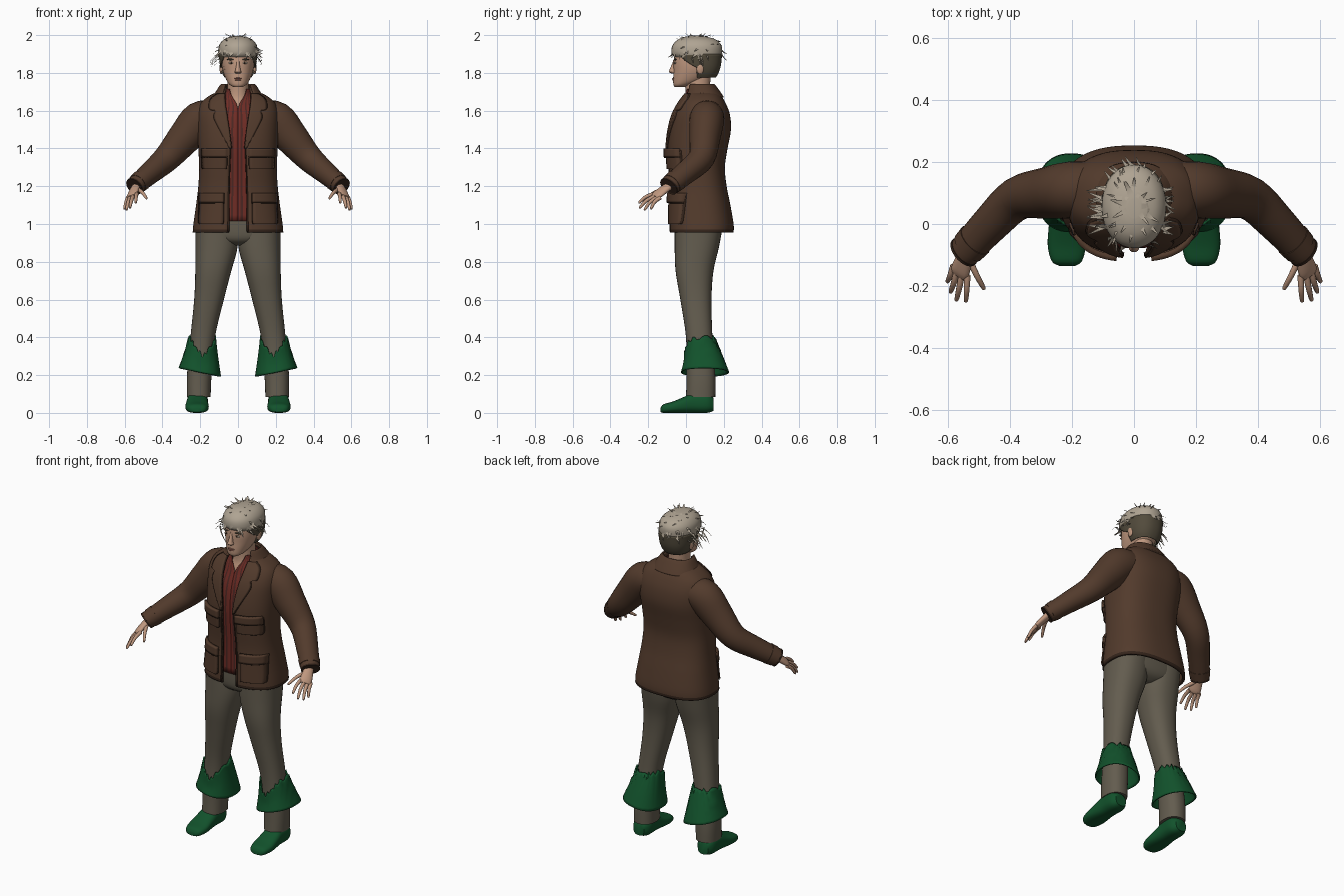
import bpy, math, random
from mathutils import Vector

cube = bpy.data.objects.get("Cube")
if cube:
    bpy.data.objects.remove(cube)
random.seed(4)


def material(name, *rgb):
    m = bpy.data.materials.new(name)
    m.use_nodes = True
    m.diffuse_color = (*rgb, 1)
    bsdf = m.node_tree.nodes["Principled BSDF"]
    bsdf.inputs["Base Color"].default_value = (*rgb, 1)
    bsdf.inputs["Roughness"].default_value = 0.8
    return m


BROWN = material("jacket brown", .085, .043, .025)
SEAM = material("seam dark brown", .035, .018, .011)
GREY = material("trouser grey", .125, .108, .078)
GREEN = material("green felt", .006, .085, .025)
SKIN = material("skin", .52, .31, .21)
HAIR = material("light hair", .43, .37, .29)
UNDER = material("dark hair", .085, .07, .045)
RED = material("shirt red", .16, .025, .018)
STRIPE = material("shirt dark stripe", .07, .02, .016)
LIPS = material("lips", .34, .14, .1)


def smooth(rows, k=4):
    """Catmull-Rom interpolation of rows of numbers."""
    out = []
    for i in range(len(rows) - 1):
        a, b, c, d = (rows[max(i - 1, 0)], rows[i], rows[i + 1], rows[min(i + 2, len(rows) - 1)])
        for s in range(k):
            t = s / k
            out.append([q + t * (r - p) / 2 + t * t * (p - 2.5 * q + 2 * r - w / 2)
                        + t ** 3 * (1.5 * (q - r) + (w - p) / 2) for p, q, r, w in zip(a, b, c, d)])
    return out + [list(rows[-1])]


def make(name, verts, faces, mats, mirror=False, solid=0, rule=None, angle=50):
    me = bpy.data.meshes.new(name)
    me.from_pydata([tuple(v) for v in verts], [], faces)
    for m in mats:
        me.materials.append(m)
    for f in me.polygons:
        f.use_smooth = True
        if rule:
            f.material_index = rule(f)
    me.set_sharp_from_angle(angle=math.radians(angle))
    ob = bpy.data.objects.new(name, me)
    bpy.context.scene.collection.objects.link(ob)
    if solid:
        s = ob.modifiers.new("thickness", 'SOLIDIFY')
        s.thickness, s.offset = solid, -1
    if mirror:
        ob.modifiers.new("mirror", 'MIRROR').use_mirror_merge = False
    return ob


def skin_rings(rings, closed=True, cap=True, flip=False):
    n = len(rings[0])
    faces = [(j * n + i, j * n + (i + 1) % n, (j + 1) * n + (i + 1) % n, (j + 1) * n + i)
             for j in range(len(rings) - 1) for i in range(n if closed else n - 1)]
    if cap:
        faces += [tuple(reversed(range(n))), tuple(range((len(rings) - 1) * n, len(rings) * n))]
    if flip:
        faces = [f[::-1] for f in faces]
    return [v for r in rings for v in r], faces


def loft(name, rows, mats, n=32, p=2.3, k=4, axis='z', cap=True, warp=None, **kw):
    """Rows: position, x min, x max, depth min, depth max, optional front gap."""
    rings = []
    gapped = len(rows[0]) > 5
    for r in smooth(rows, k):
        w, x0, x1, y0, y1 = r[:5]
        hx, hy = (x1 - x0) / 2, (y1 - y0) / 2
        g = math.asin(min(1, max(0, r[5]) / hx) ** (p / 2)) if gapped else 0
        ring = []
        for i in range(n + gapped):
            t = -math.pi / 2 + g + (2 * math.pi - 2 * g) * i / n
            c, s = math.cos(t), math.sin(t)
            u = (x0 + x1) / 2 + hx * math.copysign(abs(c) ** (2 / p), c)
            v = (y0 + y1) / 2 + hy * math.copysign(abs(s) ** (2 / p), s)
            co = (u, v, w) if axis == 'z' else (u, w, v)
            ring.append(warp(*co) if warp else co)
        rings.append(ring)
    verts, faces = skin_rings(rings, not gapped, cap and not gapped, axis == 'y')
    return make(name, verts, faces, mats, **kw)


def tube(name, rows, mat, ref=(0, 1, 0), n=16, k=4, **kw):
    """Rows: x, y, z, thin radius, wide radius (wide lies along ref)."""
    pts, rings = smooth(rows, k), []
    for i, r in enumerate(pts):
        d = Vector(pts[min(i + 1, len(pts) - 1)][:3]) - Vector(pts[max(i - 1, 0)][:3])
        a = d.cross(Vector(ref)).normalized()
        b = d.normalized().cross(a)
        rings.append([Vector(r[:3]) + a * r[3] * math.cos(t) + b * r[4] * math.sin(t)
                      for t in (2 * math.pi * j / n for j in range(n))])
    return make(name, *skin_rings(rings), [mat], **kw)


def front_y(rows, x, z, p):
    """Depth of a lofted body's front at x, z."""
    z = min(max(z, rows[0][0]), rows[-1][0])
    for a, b in zip(rows, rows[1:]):
        if a[0] <= z <= b[0]:
            t = (z - a[0]) / (b[0] - a[0])
            _, x0, x1, y0, y1 = [q + t * (w - q) for q, w in zip(a[:5], b[:5])]
            u = min(1, abs(x) / ((x1 - x0) / 2)) ** p
            return (y0 + y1) / 2 - (y1 - y0) / 2 * (1 - u) ** (1 / p)
    return 0


def patch(name, rows, mat, lift, thick, body, p, n=8, grow=0):
    """Plate following a body's front. Rows: z, inner x, outer x."""
    rings = []
    for z, a, b in smooth(rows, 4):
        xs = [a - grow + (b - a + 2 * grow) * i / n for i in range(n + 1)]
        rings.append([(x, front_y(body, x, z, p) - lift, z) for x in xs])
    return make(name, *skin_rings(rings, False, False), [mat], mirror=True, solid=thick)


def ball(name, loc, size, mat, mirror=False):
    x, y, z = loc
    rows = [(z + size[2] * math.sin(t), *(s for c, r in ((x, size[0]), (y, size[1]))
             for s in (c - r * math.cos(t), c + r * math.cos(t))))
            for t in (math.radians(a) for a in range(-85, 86, 17))]
    return loft(name, rows, [mat], n=16, p=2, k=1, mirror=mirror)


# Trousers
loft("trouser_legs", [(.085, .145, .27, 0, .155), (.2, .14, .27, .003, .155), (.4, .122, .252, 0, .14),
     (.6, .075, .232, -.03, .135), (.75, .036, .226, -.055, .145), (.88, .002, .225, -.06, .175),
     (1.02, .0, .225, -.06, .2)], [GREY], mirror=True)
loft("trouser_hips", [(.885, -.04, .04, .0, .13), (.91, -.15, .15, -.045, .17),
     (.96, -.222, .222, -.06, .19), (1.08, -.215, .215, -.06, .2)], [GREY], p=2.6)

# Shoes and flared leg covers
loft("shoes", [(-.135, .19, .24, .005, .025), (-.12, .168, .265, 0, .045), (-.07, .155, .278, 0, .06),
     (-.01, .158, .275, 0, .085), (.04, .16, .27, 0, .108), (.11, .16, .268, 0, .108),
     (.145, .18, .25, .01, .08)], [GREEN], axis='y', p=2.6, mirror=True)


def ragged(x, y, z):
    f = (z - .215) / .185
    dip = max(0, min(1, (.07 - y) / .07)) * max(0, 1 - abs(x - .185) / .085)
    return x, y, z + (1 - f) * (x - .2) * .2 + f * (.012 * math.sin(x * 260 + y * 90) - .1 * dip)


loft("leg_covers", [(.215, .09, .315, -.027, .228), (.3, .104, .288, -.014, .195),
     (.4, .116, .262, -.01, .152)], [GREEN], n=48, cap=False, warp=ragged, mirror=True, solid=.008)

# Jacket shell, open at the front
jacket = [(.955, -.24, .24, -.085, .252, .05), (1.0, -.236, .236, -.085, .252, .05),
          (1.1, -.222, .222, -.083, .235, .05), (1.2, -.21, .21, -.083, .215, .047),
          (1.3, -.206, .206, -.092, .206, .043), (1.4, -.21, .21, -.098, .22, .04),
          (1.5, -.215, .215, -.088, .238, .05), (1.58, -.215, .215, -.068, .232, .065),
          (1.64, -.197, .197, -.038, .21, .075), (1.68, -.15, .15, -.012, .185, .075),
          (1.705, -.1, .1, .0, .16, .07), (1.735, -.088, .088, .01, .145, .068)]
P = 2.5
loft("jacket_body", jacket, [BROWN, SEAM], n=64, p=P, solid=.014,
     rule=lambda f: int(f.center.z < .967))
loft("jacket_collar", [(1.672, -.135, .135, -.026, .2, .085), (1.7, -.118, .118, -.01, .182, .08),
     (1.735, -.096, .096, .0, .156, .07), (1.742, -.086, .086, .008, .144, .07)],
     [BROWN], n=48, p=2.3, solid=.01)
body = smooth(jacket)
lapel = [(1.4, .036, .042), (1.48, .046, .085), (1.56, .058, .125), (1.6, .064, .12),
         (1.61, .066, .15), (1.66, .072, .145), (1.69, .073, .11)]
chest = [(1.29, .065, .185), (1.31, .062, .19), (1.39, .062, .19)]
hip = [(1.0, .085, .2), (1.02, .08, .208), (1.15, .08, .203)]
for label, rows, lift in (("lapels", lapel, .012), ("chest_pockets", chest, .014), ("hip_pockets", hip, .016)):
    patch(label, rows, BROWN, lift, .018, body, P)
    patch(label + "_seam", rows, SEAM, lift * .6, .012, body, P, grow=.004)
for label, z0, z1, a, b in (("chest_flaps", 1.355, 1.4, .057, .196), ("hip_flaps", 1.115, 1.165, .075, .21)):
    patch(label, [(z0, a, b), (z1, a, b)], BROWN, .024, .02, body, P)
    patch(label + "_seam", [(z0 - .005, a, b), (z0, a, b)], SEAM, .022, .02, body, P)
patch("front_edges", [(.96, .046, .055), (1.2, .044, .051), (1.4, .037, .042)], SEAM, .004, .012, body, P, n=2)

# Sleeves
tube("sleeves", [(.12, .115, 1.57, .08, .085), (.2, .11, 1.55, .1, .092), (.28, .1, 1.46, .09, .083),
     (.375, .082, 1.35, .072, .07), (.46, .003, 1.275, .06, .062), (.53, -.072, 1.215, .051, .056),
     (.548, -.09, 1.2, .048, .053)], BROWN, n=24, mirror=True)
tube("sleeve_straps", [(.512, -.052, 1.231, .056, .061), (.534, -.076, 1.212, .053, .058)],
     BROWN, n=24, mirror=True)
tube("sleeve_hems", [(.545, -.087, 1.203, .05, .055), (.55, -.092, 1.198, .05, .055)],
     SEAM, n=24, mirror=True)

# Striped shirt with an open neck
loft("shirt", [(1.015, -.2, .2, -.066, .2, 0), (1.2, -.19, .19, -.066, .19, 0), (1.4, -.19, .19, -.078, .2, 0),
     (1.53, -.19, .19, -.064, .2, 0), (1.62, -.15, .15, -.033, .17, .002), (1.68, -.085, .085, -.014, .15, .034),
     (1.715, -.072, .072, -.006, .14, .046)], [RED, STRIPE], n=130, p=2.3,
     rule=lambda f: int(f.index % 130 % 3 == 1), solid=.004)

# Head
loft("neck", [(1.56, -.1, .1, -.035, .14), (1.63, -.075, .075, -.018, .13), (1.68, -.058, .058, -.003, .125),
     (1.78, -.056, .056, -.008, .13)], [SKIN], p=2.1)
head = [(1.724, -.022, .022, -.058, -.01), (1.737, -.044, .044, -.066, .03), (1.765, -.063, .063, -.068, .1),
        (1.81, -.08, .08, -.066, .15), (1.86, -.087, .087, -.066, .17), (1.92, -.085, .085, -.055, .175),
        (1.97, -.06, .06, -.02, .14), (1.985, -.03, .03, .02, .1)]
loft("head", head, [SKIN], p=2.2)
face = smooth(head)
loft("nose", [(1.797, -.012, .012, -.076, -.05), (1.804, -.018, .018, -.09, -.05), (1.815, -.014, .014, -.088, -.05),
     (1.85, -.008, .008, -.073, -.05), (1.87, -.008, .008, -.067, -.05)], [SKIN], n=16)
ball("ears", (.088, .075, 1.825), (.01, .02, .032), SKIN, True)
for label, x, z, size, mat in (("eye_whites", .036, 1.853, (.015, .006, .006), HAIR),
                               ("eye_pupils", .036, 1.853, (.007, .008, .0062), SEAM),
                               ("eyebrows", .037, 1.871, (.022, .008, .0045), UNDER)):
    ball(label, (x, front_y(face, x, z, 2.2) + .001, z), size, mat, True)
ball("upper_lip", (0, -.065, 1.771), (.022, .008, .004), LIPS)
ball("lower_lip", (0, -.064, 1.763), (.018, .009, .005), LIPS)

# Hair: dark lower band, light cap and loose locks
loft("lower_hair", [(1.775, -.07, .07, -.005, .158, .069), (1.8, -.085, .085, -.02, .172, .084),
     (1.84, -.096, .096, -.045, .185, .093), (1.9, -.102, .102, -.068, .191, .07)], [UNDER], n=40, solid=.008)
loft("hair_cap", [(1.885, -.098, .098, -.064, .186), (1.905, -.104, .104, -.077, .191),
     (1.945, -.1, .1, -.072, .188), (1.975, -.078, .078, -.045, .16), (1.99, -.045, .045, -.01, .115),
     (1.995, -.02, .02, .02, .08)], [HAIR], n=32, p=2.1)


def lock(verts, faces, start, heading, normal, length, width, lift):
    """A tapered ribbon that curls away from the head."""
    side, base = heading.cross(normal).normalized(), len(verts)
    for s in range(4):
        t = s / 3
        mid = start + heading * length * t + normal * (lift * t * t - .5 * length * t * t * (lift < .02))
        w = side * width * (1 - t * .85)
        verts += [mid - w, mid + w]
    faces += [(base + 2 * s, base + 2 * s + 1, base + 2 * s + 3, base + 2 * s + 2) for s in range(3)]


verts, faces = [], []
centre, radii = Vector((0, .056, 1.9)), Vector((.107, .136, .1))
for i in range(170):
    turn, rise = random.uniform(0, 6.283), random.uniform(.0, 1.35)
    nrm = Vector((math.cos(turn) * math.cos(rise), math.sin(turn) * math.cos(rise), math.sin(rise)))
    down = Vector((0, 0, -1)) + nrm * nrm.z
    heading = (down.normalized() + nrm.cross(Vector((0, 0, 1))) * random.uniform(-1, 1)).normalized()
    lock(verts, faces, centre + nrm * radii, heading, nrm, random.uniform(.025, .05),
         random.uniform(.006, .012), random.choice((.004, .008, .022)))
# Stray tufts by the temples
for sx, reach, count in ((-1, .06, 12), (1, .035, 8)):
    for i in range(count):
        start = Vector((sx * .095, random.uniform(-.04, .12), random.uniform(1.86, 1.9)))
        heading = Vector((sx, random.uniform(-.5, .5), random.uniform(-.5, .3))).normalized()
        lock(verts, faces, start, heading, Vector((0, 0, 1)), reach, .007, random.uniform(-.02, .015))
lock(verts, faces, Vector((-.085, -.05, 1.88)), Vector((0, .1, -1)), Vector((-1, 0, 0)), .11, .007, .01)
make("hair_locks", verts, faces, [HAIR], angle=20)

# Hands
tube("palms", [(.53, -.07, 1.215, .02, .024), (.548, -.115, 1.183, .018, .03), (.56, -.15, 1.157, .015, .034),
     (.566, -.166, 1.145, .008, .028)], SKIN, ref=(.75, .6, -.3), mirror=True)
fingers = {"index_fingers": ((.537, -.165, 1.16), (.542, -.252, 1.112)),
           "middle_fingers": ((.555, -.162, 1.148), (.573, -.248, 1.085)),
           "ring_fingers": ((.57, -.15, 1.142), (.592, -.222, 1.074)),
           "little_fingers": ((.582, -.135, 1.14), (.602, -.188, 1.08)),
           "thumbs": ((.533, -.11, 1.185), (.482, -.212, 1.135))}
for label, (a, b) in fingers.items():
    a, b = Vector(a), Vector(b)
    bend = (a + b) / 2 + Vector((0, -.004, .008))
    tip = a.lerp(b, .93)
    tube(label, [(*a, .011, .011), (*bend, .0095, .0095), (*tip, .007, .007), (*b, .003, .003)],
         SKIN, ref=(1, 0, 0), n=10, k=3, mirror=True)
